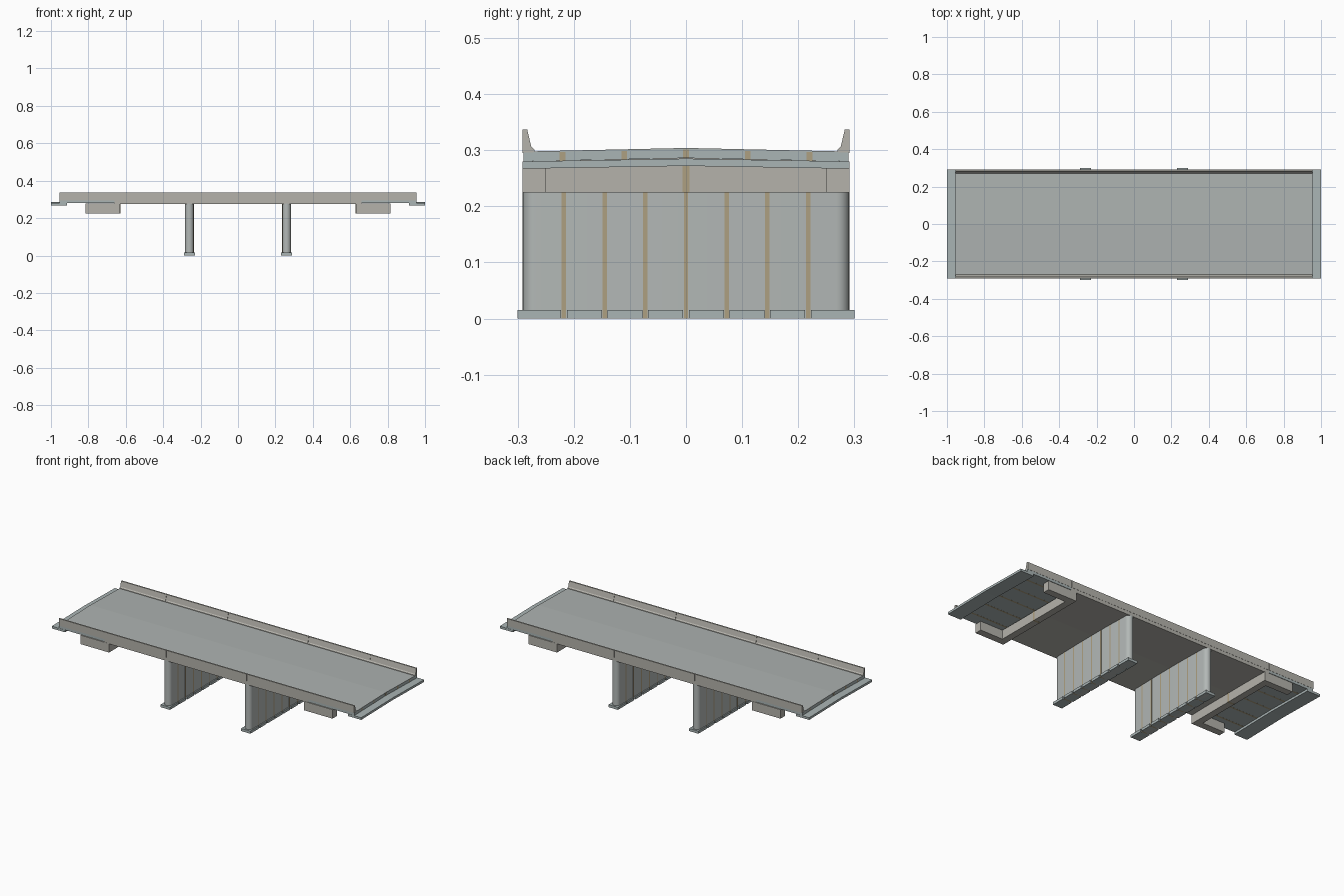
import bpy, bmesh, math

if "Cube" in bpy.data.objects:
    bpy.data.objects.remove(bpy.data.objects["Cube"])


def mat(name, rgb):
    m = bpy.data.materials.new(name)
    m.diffuse_color = (*rgb, 1)
    m.use_nodes = True
    m.node_tree.nodes["Principled BSDF"].inputs["Base Color"].default_value = m.diffuse_color
    return m


CONCRETE = mat("concrete", (0.46, 0.45, 0.41))
BLUE = mat("cool_concrete", (0.40, 0.46, 0.46))
PIER = mat("pier_concrete", (0.45, 0.48, 0.47))
ROAD = mat("road_grey", (0.42, 0.45, 0.44))
FILLER = mat("joint_filler", (0.42, 0.35, 0.22))


def prism(name, pts, a, b, axis, material):
    """Extrude a 2D outline from a to b: (y, z) points along x, or (x, y) points along z."""
    def place(p, t):
        return (t, p[0], p[1]) if axis == 'x' else (p[0], p[1], t)
    bm = bmesh.new()
    lo = [bm.verts.new(place(p, a)) for p in pts]
    hi = [bm.verts.new(place(p, b)) for p in pts]
    bm.faces.new(lo)
    bm.faces.new(hi)
    n = len(pts)
    for i in range(n):
        bm.faces.new((lo[i], lo[(i + 1) % n], hi[(i + 1) % n], hi[i]))
    bmesh.ops.recalc_face_normals(bm, faces=bm.faces)
    me = bpy.data.meshes.new(name)
    bm.to_mesh(me)
    bm.free()
    ob = bpy.data.objects.new(name, me)
    me.materials.append(material)
    bpy.context.collection.objects.link(ob)
    return ob


def box(name, x0, x1, y0, y1, z0, z1, material):
    x0, x1 = sorted((x0, x1))
    return prism(name, [(x0, y0), (x1, y0), (x1, y1), (x0, y1)], z0, z1, 'z', material)


def crowned(name, x0, x1, half, bottom, top, material, crown=0.006):
    """Slab whose top and bottom rise gently to the centre line."""
    pts = [(-half, bottom), (0, bottom + crown), (half, bottom),
           (half, top), (0, top + crown), (-half, top)]
    return prism(name, pts, x0, x1, 'x', material)


# Deck spans, with a shallower section beyond each abutment
for n, (a, b) in enumerate([(-0.66, -0.26), (-0.26, 0.26), (0.26, 0.66)]):
    crowned(f"deck_span_{n}", a, b, 0.29, 0.275, 0.296, CONCRETE)
for s, side in ((-1, "left"), (1, "right")):
    crowned(f"deck_end_{side}", s * 0.66, s * 0.955, 0.29, 0.28, 0.296, BLUE)
    crowned(f"approach_slab_{side}", s * 0.915, s * 1.0, 0.291, 0.267, 0.28, BLUE, 0.005)
    for y in (-0.22, -0.11, 0, 0.11, 0.22):
        z = 0.006 * (1 - abs(y) / 0.29)
        box(f"deck_joint_{side}", s * 0.66, s * 0.9554, y - 0.005, y + 0.005,
            0.2797 + z, 0.295 + z, FILLER)

# Road surface
crowned("road_surface", -0.955, 0.955, 0.272, 0.2955, 0.298, ROAD)

# Sloped barriers in segments with narrow joints
joints = [-0.955, -0.66, -0.26, 0.26, 0.66, 0.955]
for s, side in ((-1, "front"), (1, "back")):
    prof = [(s * y, z) for y, z in ((0.291, 0.295), (0.291, 0.337), (0.283, 0.337),
                                    (0.276, 0.307), (0.270, 0.301), (0.270, 0.295))]
    for a, b in zip(joints, joints[1:]):
        prism(f"barrier_{side}", prof, a + 0.0006, b - 0.0006, 'x', CONCRETE)

# Wall piers with round ends, footings and filled joints
R, PX = 0.023, 0.26
for s, side in ((-1, "left"), (1, "right")):
    cx = s * PX
    outline = []
    for e in (1, -1):
        for k in range(13):
            t = math.pi * k / 12 + (0 if e > 0 else math.pi)
            outline.append((cx + R * math.cos(t), e * (0.291 - R) + R * math.sin(t)))
    pier = prism(f"pier_{side}", outline, 0.0, 0.279, 'z', PIER)
    bpy.context.view_layer.objects.active = pier
    pier.select_set(True)
    bpy.ops.object.shade_smooth_by_angle(angle=math.radians(30))
    pier.select_set(False)
    stops = [-0.30] + [i * 0.0725 for i in range(-3, 4)] + [0.30]
    for n, (a, b) in enumerate(zip(stops, stops[1:])):
        box(f"footing_{side}_{n}", cx - 0.03, cx + 0.03,
            a + (0.005 if n else 0), b - (0.005 if n < 7 else 0), 0, 0.015, BLUE)
    for y in stops[1:-1]:
        box(f"pier_joint_{side}", cx - R - 0.0005, cx + R + 0.0005,
            y - 0.004, y + 0.004, 0, 0.278, FILLER)

# Abutments: U-shaped cross wall with wing walls and a centre joint
for s, side in ((-1, "left"), (1, "right")):
    u = [(0.63, -0.291), (0.815, -0.291), (0.815, -0.25), (0.67, -0.25),
         (0.67, 0.25), (0.815, 0.25), (0.815, 0.291), (0.63, 0.291)]
    prism(f"abutment_{side}", [(s * x, y) for x, y in u], 0.225, 0.277, 'z', CONCRETE)
    box(f"abutment_joint_{side}", s * 0.6295, s * 0.6705, -0.006, 0.006, 0.2248, 0.279, FILLER)
